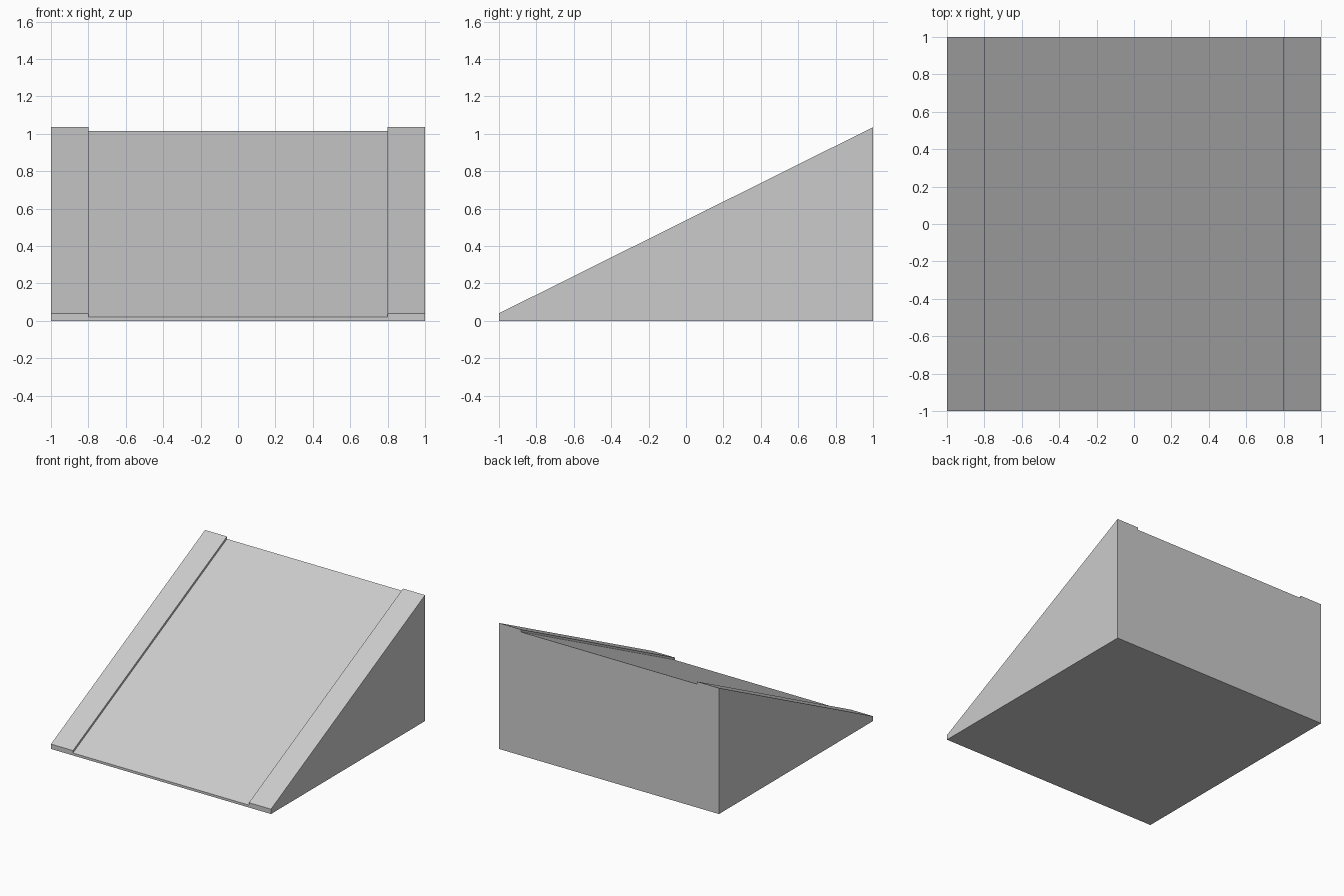
import bpy
import bmesh

cube = bpy.data.objects.get("Cube")
if cube:
    bpy.data.objects.remove(cube, do_unlink=True)

HALF = 1.0        # half width and half depth
INNER = 0.8       # inner edge of the raised side borders
CURB = 0.04       # border height at the front
DECK = 0.02       # sunken deck height at the front
RISE = 0.995      # climb from front to back

grey = bpy.data.materials.new("light_grey")
grey.use_nodes = True
colour = (0.6, 0.6, 0.6, 1)
grey.diffuse_color = colour
grey.node_tree.nodes["Principled BSDF"].inputs["Base Color"].default_value = colour

# Cross-section of the ramp: flat base, raised borders, sunken deck
section = [(-HALF, 0), (HALF, 0), (HALF, CURB), (INNER, CURB),
           (INNER, DECK), (-INNER, DECK), (-INNER, CURB), (-HALF, CURB)]

# Extrude the section front to back, lifting everything above the base
bm = bmesh.new()
front = bm.faces.new([bm.verts.new((x, -HALF, z)) for x, z in section])
back = bmesh.ops.extrude_face_region(bm, geom=[front], use_keep_orig=True)["geom"]
for v in back:
    if isinstance(v, bmesh.types.BMVert):
        v.co.y = HALF
        if v.co.z > 0:
            v.co.z += RISE
bmesh.ops.recalc_face_normals(bm, faces=bm.faces)

mesh = bpy.data.meshes.new("ramp")
bm.to_mesh(mesh)
bm.free()
mesh.materials.append(grey)
ramp = bpy.data.objects.new("ramp", mesh)
bpy.context.collection.objects.link(ramp)
